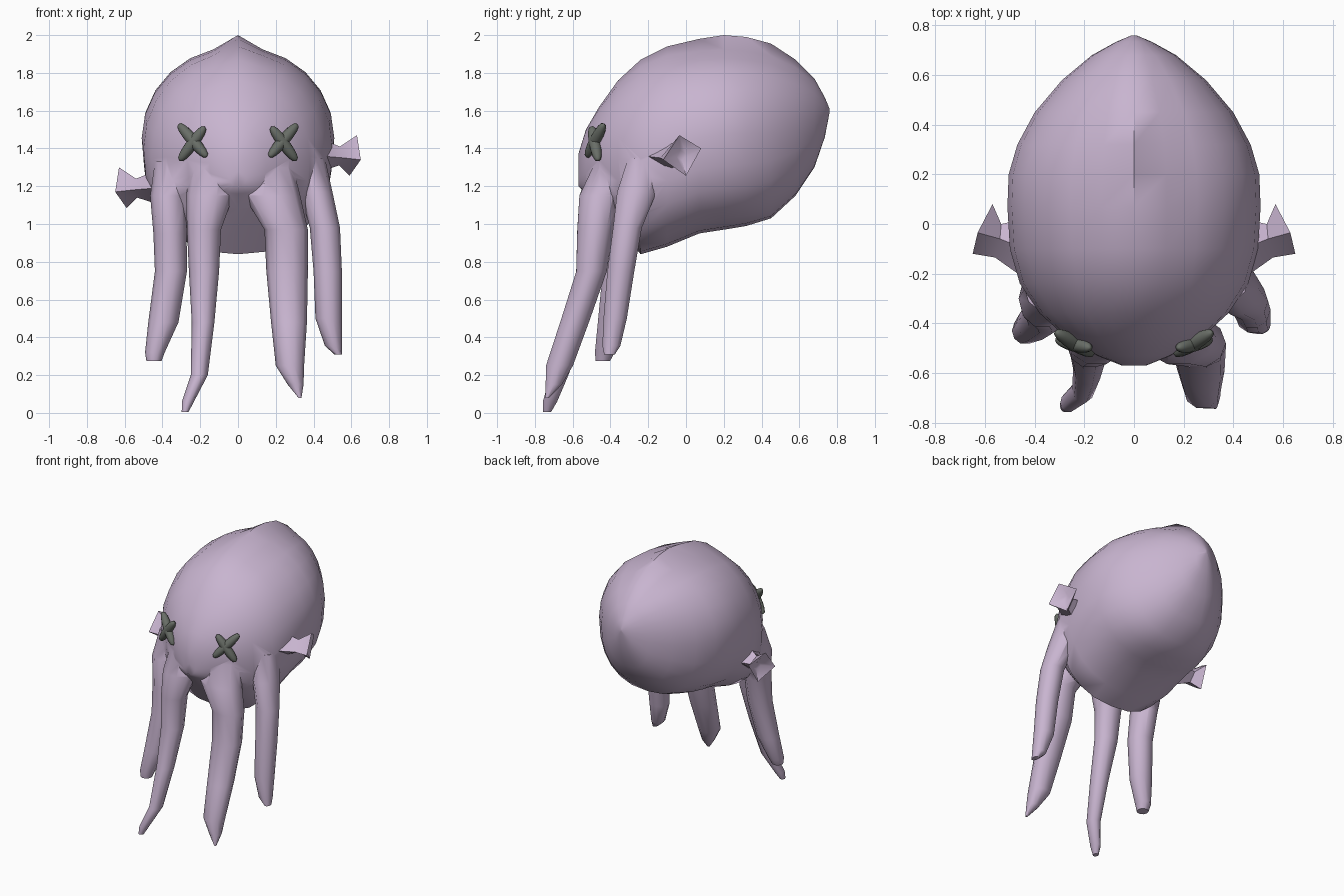
import bpy, bmesh, math
from mathutils import Vector

if "Cube" in bpy.data.objects:
    bpy.data.objects.remove(bpy.data.objects["Cube"])


def material(name, rgb):
    m = bpy.data.materials.new(name)
    m.diffuse_color = (*rgb, 1)
    m.use_nodes = True
    m.node_tree.nodes["Principled BSDF"].inputs["Base Color"].default_value = m.diffuse_color
    return m


SKIN = material("lilac_skin", (0.58, 0.46, 0.63))
DARK = material("dark_eyes", (0.14, 0.155, 0.135))


def loft(name, rings, mat):
    """Closed skin through rings of equal point count."""
    bm = bmesh.new()
    loops = [[bm.verts.new(p) for p in r] for r in rings]
    n = len(loops[0])
    for a, b in zip(loops, loops[1:]):
        for i in range(n):
            j = (i + 1) % n
            bm.faces.new((a[i], a[j], b[j], b[i]))
    # fan caps
    for r in (loops[0], loops[-1]):
        c = bm.verts.new(sum((v.co for v in r), Vector()) / n)
        for i in range(n):
            bm.faces.new((r[i], r[(i + 1) % n], c))
    bmesh.ops.recalc_face_normals(bm, faces=bm.faces)
    me = bpy.data.meshes.new(name)
    bm.to_mesh(me)
    bm.free()
    me.materials.append(mat)
    ob = bpy.data.objects.new(name, me)
    bpy.context.collection.objects.link(ob)
    return ob


def smooth(ob, angle):
    bpy.ops.object.select_all(action='DESELECT')
    ob.select_set(True)
    bpy.context.view_layer.objects.active = ob
    bpy.ops.object.shade_smooth_by_angle(angle=math.radians(angle))


# head: cross-sections along y as (y, half width, top, bottom, ridge height)
stations = [
    (-0.57, 0.05, 1.37, 1.20, 0.0), (-0.53, 0.15, 1.50, 1.16, 0.0),
    (-0.46, 0.27, 1.62, 1.08, 0.0), (-0.36, 0.38, 1.76, 0.97, 0.01),
    (-0.24, 0.46, 1.87, 0.84, 0.02), (-0.10, 0.50, 1.94, 0.88, 0.03),
    (0.07, 0.51, 1.98, 0.95, 0.05), (0.20, 0.505, 2.00, 0.97, 0.06),
    (0.32, 0.47, 1.99, 0.99, 0.06), (0.45, 0.40, 1.955, 1.03, 0.05),
    (0.58, 0.29, 1.87, 1.15, 0.03), (0.68, 0.17, 1.77, 1.30, 0.01),
    (0.735, 0.07, 1.67, 1.46, 0.0), (0.76, 0.01, 1.61, 1.59, 0.0)]
N = 24
rings = []
for y, w, top, bot, ridge in stations:
    mid, ring = (top + bot) / 2 - 0.01, []
    for i in range(N):
        a = 2 * math.pi * i / N
        s, c = math.sin(a), math.cos(a)
        e = 1.0 if c > 0 else 0.82
        x = w * math.copysign(abs(s) ** e, s)
        h = (top - ridge - mid) if c > 0 else (mid - bot)
        z = mid + h * math.copysign(abs(c) ** e, c)
        ring.append((x, y, top if i == 0 else z))
    rings.append(ring)
head = loft("head", rings, SKIN)

# tentacles: rings as (x, y, z, x radius, y radius)
tentacles = {
    "outer_left": [(-0.36, -0.26, 1.33, .08, .09), (-0.37, -0.30, 1.15, .095, .12),
                   (-0.36, -0.33, 0.95, .088, .10), (-0.355, -0.36, 0.75, .085, .085),
                   (-0.395, -0.40, 0.48, .08, .07), (-0.44, -0.43, 0.32, .052, .055),
                   (-0.445, -0.44, 0.275, .04, .04)],
    "front_left": [(-0.15, -0.40, 1.34, .09, .10), (-0.15, -0.455, 1.15, .125, .115),
                   (-0.18, -0.49, 0.97, .09, .09), (-0.18, -0.51, 0.75, .08, .075),
                   (-0.185, -0.585, 0.48, .06, .065), (-0.205, -0.67, 0.20, .045, .05),
                   (-0.265, -0.72, 0.06, .032, .04), (-0.28, -0.735, 0.005, .018, .022)],
    "front_right": [(0.18, -0.38, 1.34, .10, .10), (0.18, -0.455, 1.15, .15, .115),
                    (0.255, -0.48, 0.97, .115, .10), (0.26, -0.50, 0.75, .11, .085),
                    (0.27, -0.59, 0.48, .095, .08), (0.275, -0.67, 0.25, .075, .075),
                    (0.305, -0.70, 0.15, .042, .045), (0.328, -0.735, 0.08, .008, .01)],
    "outer_right": [(0.39, -0.22, 1.35, .07, .09), (0.415, -0.26, 1.17, .085, .11),
                    (0.46, -0.31, 0.98, .08, .08), (0.475, -0.345, 0.75, .075, .075),
                    (0.48, -0.375, 0.50, .07, .065), (0.505, -0.395, 0.355, .045, .05),
                    (0.53, -0.405, 0.31, .02, .03)]}
for name, path in tentacles.items():
    rings = [[(x + rx * math.cos(t * math.pi / 5), y + ry * math.sin(t * math.pi / 5), z)
              for t in range(10)] for x, y, z, rx, ry in path]
    arm = loft("tentacle_" + name, rings, SKIN)
    # weld into the head
    mod = head.modifiers.new("join", 'BOOLEAN')
    mod.operation, mod.solver, mod.object = 'UNION', 'EXACT', arm
    bpy.context.view_layer.objects.active = head
    bpy.ops.object.modifier_apply(modifier=mod.name)
    bpy.data.objects.remove(arm)
smooth(head, 55)

# side funnels: square tubes with flared, hollow tips; left one sits lower
funnel = [
    [(.44, -.10, 1.45), (.44, .02, 1.37), (.44, -.10, 1.28), (.44, -.22, 1.36)],
    [(.54, -.06, 1.41), (.535, .0, 1.37), (.535, -.05, 1.31), (.56, -.135, 1.35)],
    [(.63, -.035, 1.47), (.57, .08, 1.40), (.59, .0, 1.255), (.65, -.12, 1.34)],
    [(.575, -.03, 1.39), (.565, .0, 1.37), (.565, -.02, 1.335), (.58, -.05, 1.355)]]
for side, sx, dz in (("right", 1, 0), ("left", -1, -0.17)):
    ob = loft("funnel_" + side,
              [[(sx * x, y, z + dz) for x, y, z in r] for r in funnel], SKIN)
    smooth(ob, 50)

# crossed eyes: two capsule-like bars each
bars = [((.315, -.435, 1.53), (.165, -.525, 1.355)),
        ((.175, -.50, 1.515), (.31, -.465, 1.335))]
for side, sx in (("right", 1), ("left", -1)):
    for k, (p, q) in enumerate(bars):
        a, b = (Vector((sx * v[0], v[1], v[2])) for v in (p, q))
        bpy.ops.mesh.primitive_uv_sphere_add(segments=12, ring_count=8, location=(a + b) / 2)
        ob = bpy.context.object
        ob.name = f"eye_bar_{side}_{k + 1}"
        ob.scale = (0.031, 0.031, (a - b).length / 2)
        ob.rotation_euler = (a - b).to_track_quat('Z', 'Y').to_euler()
        # blunt the ends
        for v in ob.data.vertices:
            r = math.hypot(v.co.x, v.co.y)
            if r > 0.01:
                v.co.x, v.co.y = v.co.x / r * r ** 0.7, v.co.y / r * r ** 0.7
        ob.data.materials.append(DARK)
        smooth(ob, 60)
